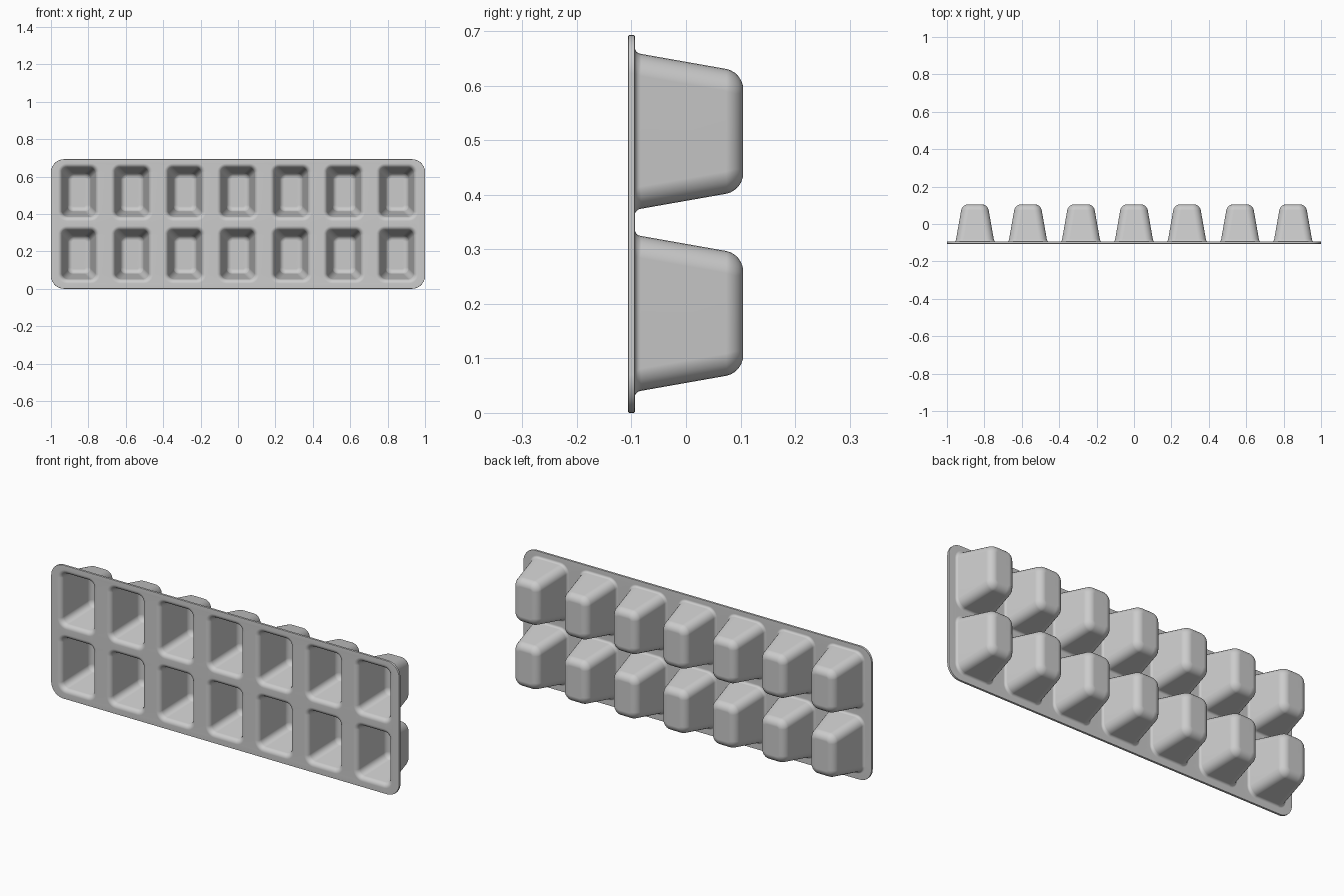
import bpy, bmesh, math

if "Cube" in bpy.data.objects:
    bpy.data.objects.remove(bpy.data.objects["Cube"])

T = 0.012                      # sheet thickness
FRONT, FLOOR = -0.106, 0.093   # front face and inner cup floor (y)
HEIGHT = 0.693
DRAFT = math.radians(10)
LIP_R, FLOOR_R = 0.024, 0.027
CORNER = 0.03


def rounded_rect(cx, cz, hx, hz, r, seg):
    pts = []
    for k, (sx, sz) in enumerate([(1, 1), (-1, 1), (-1, -1), (1, -1)]):
        for i in range(seg + 1):
            a = math.pi / 2 * (k + i / seg)
            pts.append((cx + sx * (hx - r) + r * math.cos(a),
                        cz + sz * (hz - r) + r * math.sin(a)))
    return pts


def cup_profile(seg=6):
    """Steps of (inset from mouth, y, corner radius): lip arc, wall, floor arc."""
    turn = math.pi / 2 - DRAFT
    reach = math.tan(turn / 2)
    inset_floor = (FLOOR - FRONT) * math.tan(DRAFT)
    out = []
    for i in range(seg + 1):
        a = turn * i / seg
        s = -LIP_R * reach + LIP_R * math.sin(a)
        out.append((s, FRONT + LIP_R * (1 - math.cos(a)), CORNER + max(0, -s)))
    for i in range(seg + 1):
        a = turn * (1 - i / seg)
        d = FLOOR_R * reach - FLOOR_R * math.sin(a)
        out.append((inset_floor + d, FLOOR - FLOOR_R * (1 - math.cos(a)),
                    CORNER - max(0, d)))
    return out


def add_ring(bm, pts, y):
    return [bm.verts.new((x, y, z)) for x, z in pts]


def ring_edges(bm, ring):
    return [bm.edges.new((ring[i - 1], ring[i])) for i in range(len(ring))]


bm = bmesh.new()

# Plate outline
outline = add_ring(bm, rounded_rect(0, HEIGHT / 2, 1, HEIGHT / 2, 0.07, 10), FRONT)
flat_edges = ring_edges(bm, outline)

# Cups, two rows of seven
profile = cup_profile()
mouths = []
for cz in (0.1825, 0.5165):
    for col in range(-3, 4):
        rings = [add_ring(bm, rounded_rect(col * 0.2835, cz, 0.093 - s, 0.134 - s, r, 6), y)
                 for s, y, r in profile]
        flat_edges += ring_edges(bm, rings[0])
        mouths.append(rings)

# Flat plate between the cup mouths
bmesh.ops.triangle_fill(bm, edges=flat_edges, use_beauty=True, use_dissolve=False)
for rings in mouths:
    for a, b in zip(rings, rings[1:]):
        for i in range(len(a)):
            bm.faces.new((a[i - 1], a[i], b[i], b[i - 1]))
    bm.faces.new(rings[-1])

# Make every face point to the front / cup interior
bmesh.ops.recalc_face_normals(bm, faces=bm.faces)
bm.normal_update()
floor_face = next(f for f in bm.faces if len(f.verts) > 4)
if floor_face.normal.y > 0:
    bmesh.ops.reverse_faces(bm, faces=bm.faces)

mesh = bpy.data.meshes.new("ice_tray")
bm.to_mesh(mesh)
bm.free()
tray = bpy.data.objects.new("ice_tray", mesh)
bpy.context.collection.objects.link(tray)
bpy.context.view_layer.objects.active = tray
tray.select_set(True)

# Sheet thickness and softened rim
solid = tray.modifiers.new("thickness", 'SOLIDIFY')
solid.thickness = T
solid.offset = -1
solid.use_even_offset = True
bevel = tray.modifiers.new("rim", 'BEVEL')
bevel.width = 0.002
bevel.segments = 2
bevel.limit_method = 'ANGLE'
bevel.angle_limit = math.radians(70)
for name in ("thickness", "rim"):
    bpy.ops.object.modifier_apply(modifier=name)

bpy.ops.object.shade_smooth_by_angle(angle=math.radians(40))
weighted = tray.modifiers.new("normals", 'WEIGHTED_NORMAL')
weighted.keep_sharp = True
